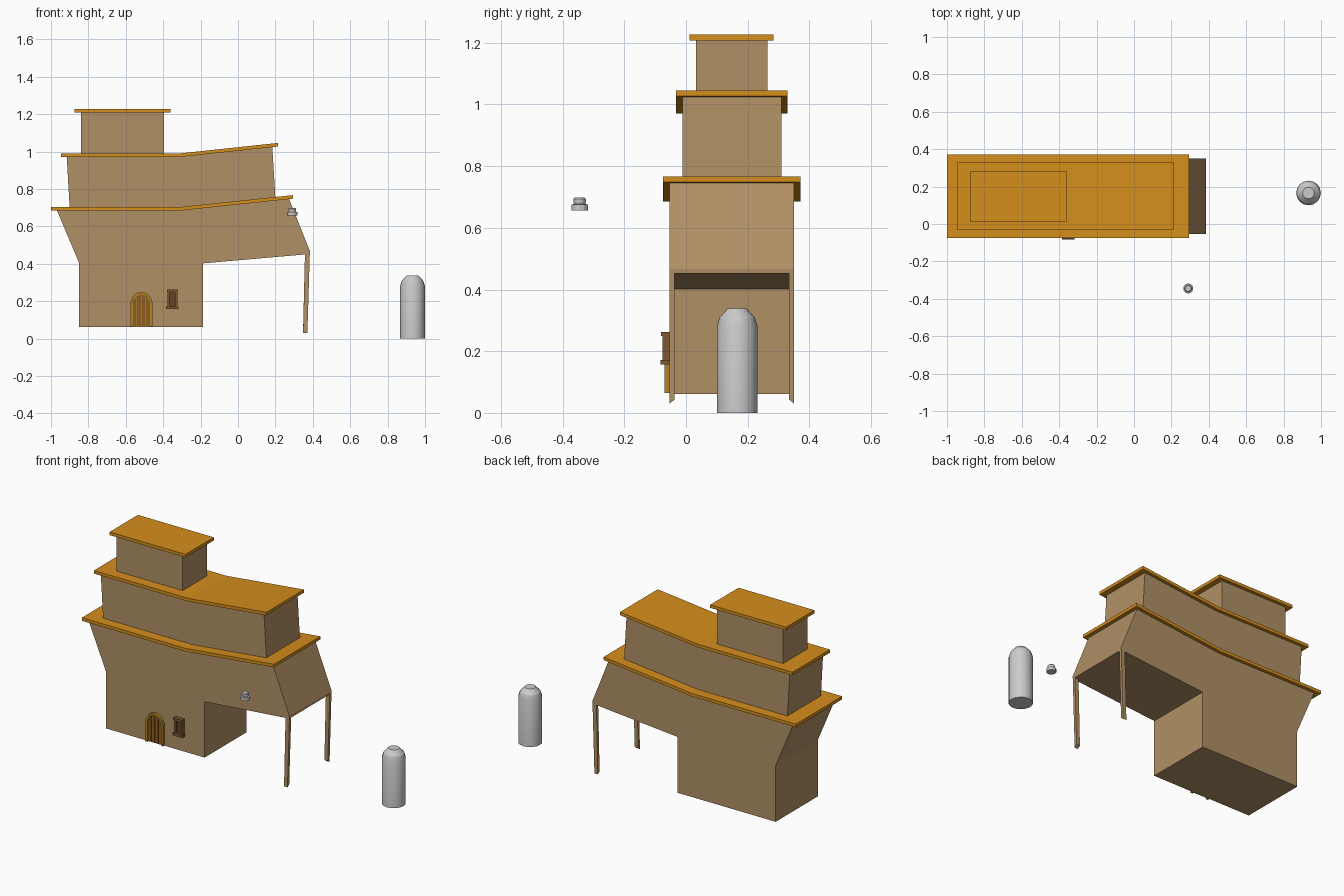
import bpy, bmesh, math

if "Cube" in bpy.data.objects:
    bpy.data.objects.remove(bpy.data.objects["Cube"])

def material(name, r, g, b):
    m = bpy.data.materials.new(name)
    m.diffuse_color = (r, g, b, 1)
    m.use_nodes = True
    m.node_tree.nodes["Principled BSDF"].inputs["Base Color"].default_value = m.diffuse_color
    return m

WALL = material("clay_wall", 0.44, 0.28, 0.13)
ROOF = material("roof_orange", 0.66, 0.27, 0.012)
FRAME = material("door_frame_wood", 0.45, 0.23, 0.015)
PLANK = material("plank_wood", 0.27, 0.11, 0.012)
DARK = material("window_wood", 0.21, 0.095, 0.03)
PANE = material("window_pane", 0.13, 0.06, 0.02)

def loft(name, rings, mat=None):
    """Skin a list of equal-length point loops and cap both ends."""
    bm = bmesh.new()
    loops = [[bm.verts.new(p) for p in ring] for ring in rings]
    n = len(loops[0])
    for a, b in zip(loops, loops[1:]):
        for i in range(n):
            j = (i + 1) % n
            bm.faces.new((a[i], a[j], b[j], b[i]))
    bm.faces.new(loops[0])
    bm.faces.new(loops[-1])
    bmesh.ops.recalc_face_normals(bm, faces=bm.faces)
    me = bpy.data.meshes.new(name)
    bm.to_mesh(me)
    bm.free()
    ob = bpy.data.objects.new(name, me)
    bpy.context.collection.objects.link(ob)
    if mat:
        me.materials.append(mat)
    return ob

def prism(name, profile, y0, y1, mat):
    """Extrude an x-z outline from y0 to y1."""
    return loft(name, [[(x, y, z) for x, z in profile] for y in (y0, y1)], mat)

def box(name, x0, x1, y0, y1, z0, z1, mat):
    return prism(name, [(x0, z0), (x1, z0), (x1, z1), (x0, z1)], y0, y1, mat)

def slab(name, line, t, y0, y1, mat):
    """Roof plate following a bent line, thickness t."""
    return prism(name, line + [(x, z + t) for x, z in reversed(line)], y0, y1, mat)

def lathe(name, profile, cx, cy, n):
    """Turn an (r, z) profile around a vertical axis."""
    angles = [2 * math.pi * i / n for i in range(n)]
    ob = loft(name, [[(cx + r * math.cos(a), cy + r * math.sin(a), z) for a in angles]
                     for r, z in profile])
    bpy.context.view_layer.objects.active = ob
    ob.select_set(True)
    bpy.ops.object.shade_smooth_by_angle(angle=math.radians(24))
    ob.select_set(False)

# Main body with flared storey and overhang
prism("main_body", [(-0.85, 0.062), (-0.187, 0.062), (-0.187, 0.402), (0.384, 0.452),
                    (0.385, 0.466), (0.272, 0.75), (-0.30, 0.69), (-0.97, 0.69),
                    (-0.85, 0.405)], -0.054, 0.351, WALL)
slab("lower_roof", [(-1.0, 0.685), (-0.30, 0.685), (0.295, 0.748)], 0.019, -0.074, 0.371, ROOF)

# Second storey
prism("middle_storey", [(-0.90, 0.70), (-0.30, 0.70), (0.20, 0.752), (0.183, 1.03),
                        (-0.31, 0.975), (-0.916, 0.975)], -0.012, 0.31, WALL)
slab("middle_roof", [(-0.947, 0.971), (-0.31, 0.971), (0.214, 1.027)], 0.019, -0.033, 0.329, ROOF)

# Top storey
box("top_storey", -0.84, -0.395, 0.032, 0.265, 0.98, 1.212, WALL)
slab("top_roof", [(-0.873, 1.208), (-0.362, 1.208)], 0.019, 0.012, 0.284, ROOF)

# Legs under the overhang: slightly leaning, feet cut at an angle
for side, outer, inner in (("front", -0.054, -0.037), ("back", 0.351, 0.334)):
    loft(side + "_leg", [[(0.348, y, zb), (0.371, y, zb), (0.384, y, 0.456), (0.358, y, 0.456)]
                         for y, zb in ((outer, 0.03), (inner, 0.043))], WALL)

# Arched door: frame and planks
DX = -0.516

def arch(half, spring, rad, n=10):
    return [(DX + half * math.cos(math.pi * i / n), spring + rad * math.sin(math.pi * i / n))
            for i in range(n + 1)]

outer, inner = arch(0.06, 0.178, 0.071), arch(0.046, 0.178, 0.057)
prism("door_frame", [(DX + 0.06, 0.064)] + outer + [(DX - 0.06, 0.064), (DX - 0.046, 0.064)]
      + inner[::-1] + [(DX + 0.046, 0.064)], -0.07, -0.05, FRAME)

def plank_top(x):
    return 0.178 + 0.058 * math.sqrt(max(0, 1 - (x / 0.047) ** 2))

for k in range(4):
    a, b = -0.047 + k * 0.0235, -0.047 + (k + 1) * 0.0235 - 0.002
    m = (a + b) / 2
    prism(f"door_plank_{k + 1}", [(DX + a, 0.066), (DX + b, 0.066), (DX + b, plank_top(b)),
                                  (DX + m, plank_top(m)), (DX + a, plank_top(a))],
          -0.062, -0.05, PLANK)

# Window: side posts, head, sill and pane
WX = -0.351
for s, side in ((-1, "left"), (1, "right")):
    a, b = sorted((WX + s * 0.014, WX + s * 0.027))
    box(f"window_{side}_post", a, b, -0.077, -0.05, 0.165, 0.255, DARK)
box("window_head", WX - 0.029, WX + 0.029, -0.081, -0.05, 0.249, 0.263, DARK)
box("window_sill", WX - 0.033, WX + 0.033, -0.083, -0.05, 0.157, 0.172, DARK)
box("window_pane", WX - 0.015, WX + 0.015, -0.064, -0.05, 0.168, 0.252, PANE)

# Free-standing grey pieces
lathe("domed_tank", [(0.066, 0), (0.066, 0.282), (0.057, 0.31), (0.031, 0.338)], 0.933, 0.166, 16)
lathe("small_cap", [(0.027, 0.657), (0.027, 0.676), (0.018, 0.677), (0.020, 0.683),
                    (0.020, 0.694), (0.016, 0.698)], 0.29, -0.345, 12)
